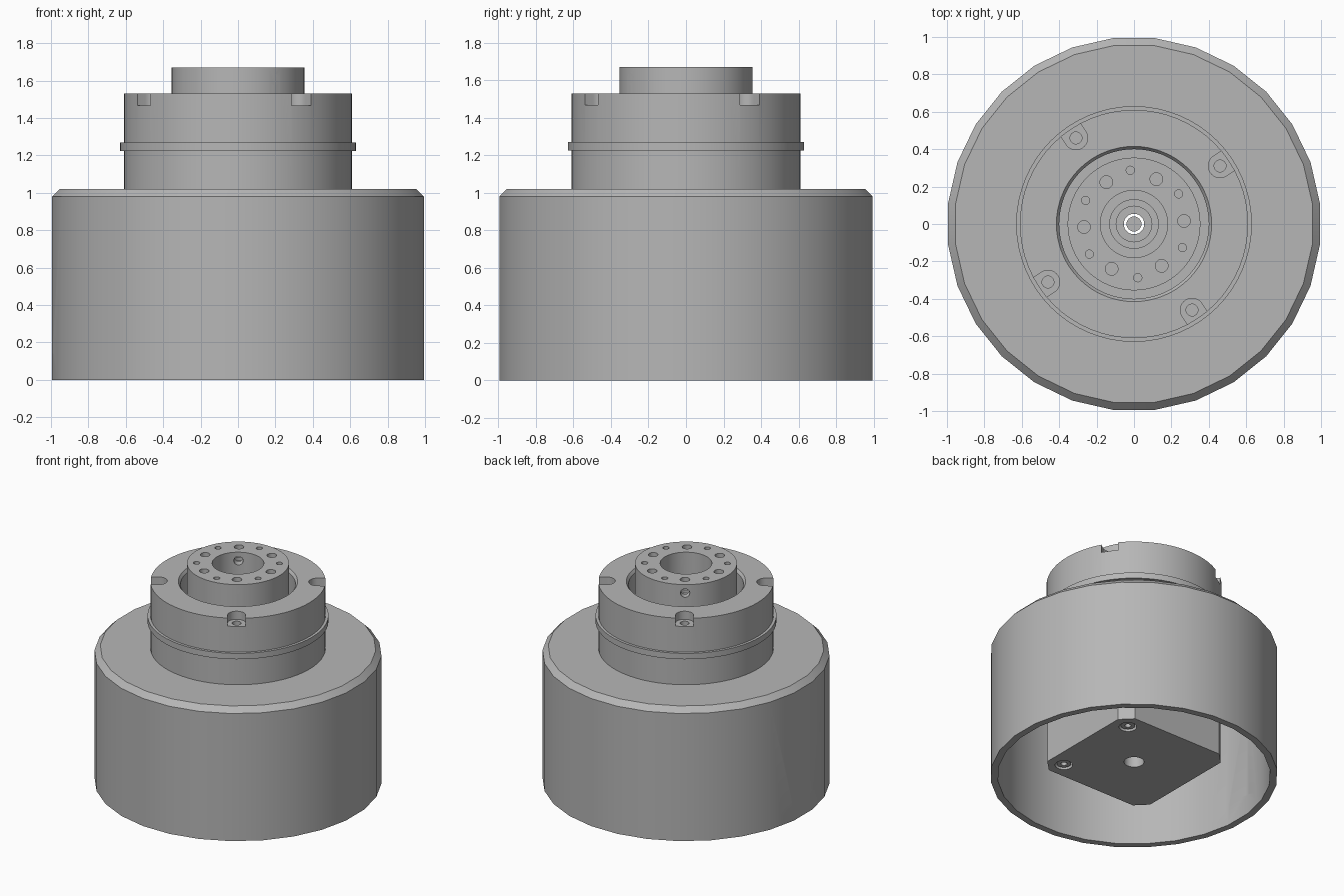
import bpy, bmesh, math
from math import cos, sin, pi, radians
from mathutils import Matrix

if "Cube" in bpy.data.objects:
    bpy.data.objects.remove(bpy.data.objects["Cube"], do_unlink=True)

grey = bpy.data.materials.new("machined_grey")
grey.use_nodes = True
COLOUR = (0.47, 0.47, 0.47, 1)
grey.diffuse_color = COLOUR
grey.node_tree.nodes["Principled BSDF"].inputs["Base Color"].default_value = COLOUR


def make(name, bm):
    bmesh.ops.recalc_face_normals(bm, faces=bm.faces)
    mesh = bpy.data.meshes.new(name)
    bm.to_mesh(mesh)
    bm.free()
    mesh.materials.append(grey)
    obj = bpy.data.objects.new(name, mesh)
    bpy.context.collection.objects.link(obj)
    return obj


def lathe(name, profile, sides, turn=0.0):
    """Closed ring: a (radius, height) outline swept around z."""
    bm = bmesh.new()
    rings = []
    for i in range(sides):
        a = 2 * pi * i / sides + turn
        rings.append([bm.verts.new((r * cos(a), r * sin(a), z)) for r, z in profile])
    n = len(profile)
    for i in range(sides):
        p, q = rings[i], rings[(i + 1) % sides]
        for j in range(n):
            k = (j + 1) % n
            bm.faces.new((p[j], q[j], q[k], p[k]))
    return make(name, bm)


def prism(name, outline, z0, z1, matrix=None):
    bm = bmesh.new()
    face = bm.faces.new([bm.verts.new((x, y, z0)) for x, y in outline])
    out = bmesh.ops.extrude_face_region(bm, geom=[face])
    top = [v for v in out["geom"] if isinstance(v, bmesh.types.BMVert)]
    bmesh.ops.translate(bm, vec=(0, 0, z1 - z0), verts=top)
    if matrix:
        bm.transform(matrix)
    return make(name, bm)


def arc(cx, cy, rx, ry, start, end, steps):
    angles = [radians(start + (end - start) * i / steps) for i in range(steps + 1)]
    return [(cx + rx * cos(a), cy + ry * sin(a)) for a in angles]


def circle(cx, r, steps=24):
    return arc(cx, 0, r, r, 0, 360, steps)[:-1]


def spin(degrees):
    return Matrix.Rotation(radians(degrees), 4, 'Z')


def cut(obj, outline, z0, z1, matrix=None):
    cutter = prism("cutter", outline, z0, z1, matrix)
    cutter.hide_render = True
    mod = obj.modifiers.new("cut", 'BOOLEAN')
    mod.operation = 'DIFFERENCE'
    mod.solver = 'EXACT'
    mod.object = cutter
    bpy.context.view_layer.objects.active = obj
    bpy.ops.object.modifier_apply(modifier=mod.name)
    bpy.data.objects.remove(cutter, do_unlink=True)


# Outer cup, open underneath, with an arched cable notch
housing = lathe("housing", [(0.4, 0.97), (0.4, 1.02), (0.96, 1.02), (1, 0.98),
                            (1, 0), (0.95, 0), (0.95, 0.97)], 28, pi / 28)
arch = [(-0.23, -0.1)] + arc(0, 0.07, 0.23, 0.09, 180, 0, 16) + [(0.23, -0.1)]
# Arch outline: sideways becomes y, upward becomes z, depth runs along x
upright = Matrix(((0, 0, 1, 0), (1, 0, 0, 0), (0, 1, 0, 0), (0, 0, 0, 1)))
cut(housing, arch, -1.2, -0.7, upright)

# Square core with chamfered corners, centre bore and four counterbored screws
S, C = 0.467, 0.382
core = prism("core_block", [(S, -C), (S, C), (C, S), (-C, S),
                            (-S, C), (-S, -C), (-C, -S), (C, -S)], 0.11, 1.0)
cut(core, circle(0, 0.07), 0.0, 0.2)
cut(core, circle(0, 0.055), 0.15, 1.1)
for k in range(4):
    cut(core, circle(0.49, 0.062), 0.0, 0.15, spin(45 + 90 * k))
    screw = lathe("base_screw", [(0.022, 0.12), (0.05, 0.12), (0.05, 0.16), (0.022, 0.16)], 20)
    screw.matrix_world = spin(45 + 90 * k) @ Matrix.Translation((0.49, 0, 0))

# Upper collar with four open screw pockets around the rim
collar = lathe("collar", [(0.3, 1.0), (0.61, 1.0), (0.61, 1.53), (0.415, 1.53),
                          (0.4, 1.51), (0.4, 1.3), (0.3, 1.3)], 64)
pocket = arc(0.555, 0, 0.063, 0.063, 90, 270, 14) + [(0.7, -0.063), (0.7, 0.063)]
for k in range(4):
    turn = spin(34 + 90 * k)
    cut(collar, pocket, 1.468, 1.6, turn)
    cut(collar, circle(0.555, 0.032), 1.38, 1.5, turn)

# Thin ring around the collar
ring = lathe("retaining_ring", [(0.59, 1.225), (0.63, 1.225), (0.63, 1.27), (0.59, 1.27)], 64)

# Output hub with stepped bore, bolt circle and two radial holes
hub = lathe("output_hub", [(0.055, 1.0), (0.355, 1.0), (0.355, 1.67), (0.18, 1.67),
                           (0.18, 1.36), (0.13, 1.36), (0.13, 1.26), (0.095, 1.26),
                           (0.095, 1.15), (0.055, 1.15)], 64)
for k in range(6):
    cut(hub, circle(0.268, 0.034, 20), 1.55, 1.75, spin(3.5 + 60 * k))
    cut(hub, circle(0.288, 0.022, 16), 1.55, 1.75, spin(34 + 60 * k))
for angle in (124, 304):
    radial = spin(angle) @ Matrix.Translation((0, 0, 1.605)) @ Matrix.Rotation(pi / 2, 4, 'Y')
    cut(hub, circle(0, 0.033, 20), 0.1, 0.5, radial)

# Slim shaft inside the through bore
shaft = prism("inner_shaft", circle(0, 0.04), 0.5, 1.1)

# Smooth curved walls, keep machined edges crisp
bpy.ops.object.select_all(action='DESELECT')
for obj in bpy.context.collection.objects:
    if obj.type == 'MESH' and grey.name in obj.data.materials:
        obj.select_set(True)
        bpy.context.view_layer.objects.active = obj
bpy.ops.object.shade_smooth_by_angle(angle=radians(30))
